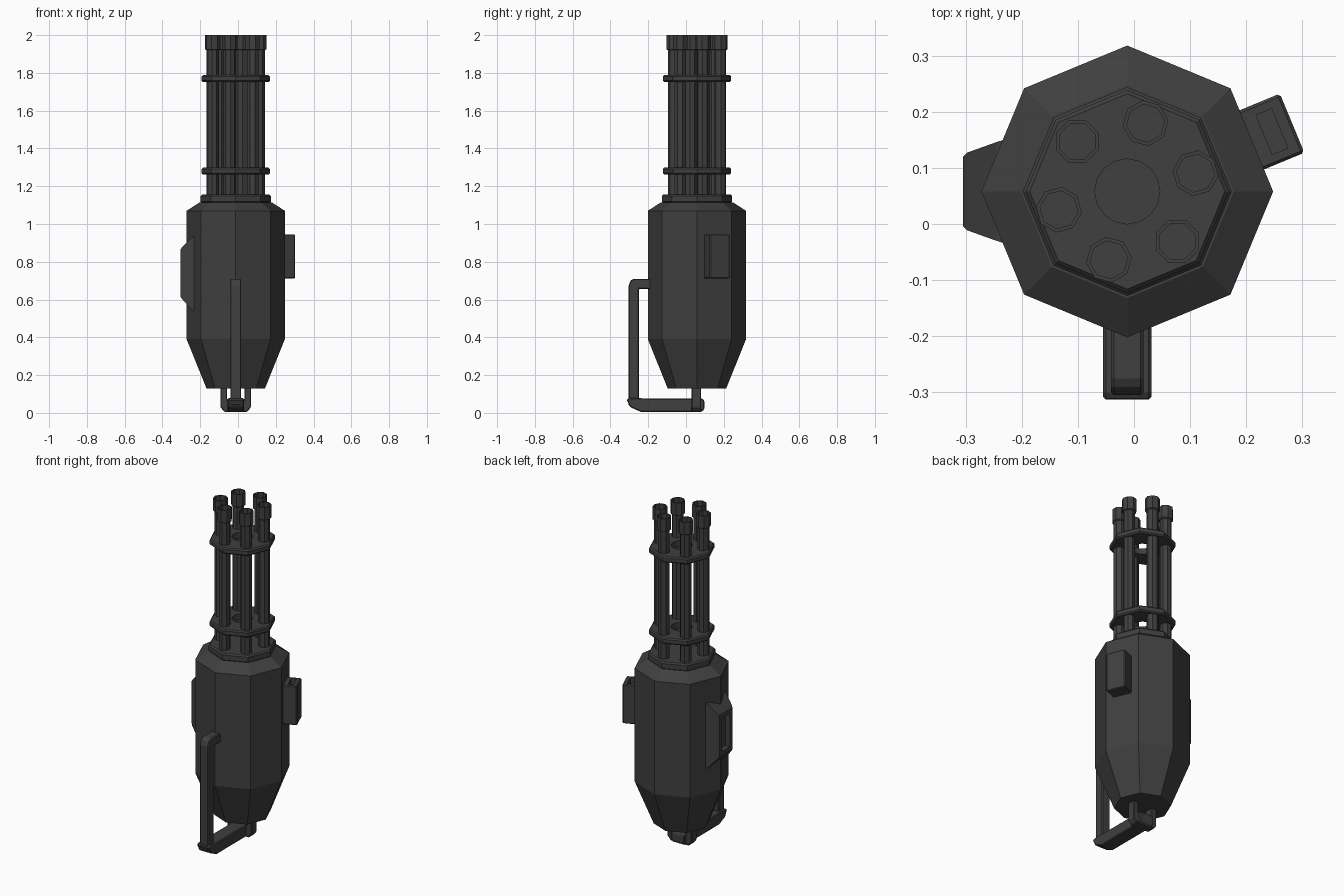
import bpy, bmesh, math
from mathutils import Matrix, Vector

if "Cube" in bpy.data.objects:
    bpy.data.objects.remove(bpy.data.objects["Cube"])

CX, CY = -0.012, 0.058          # main axis of the gun
mat = bpy.data.materials.new("dark gunmetal")
mat.diffuse_color = (0.05, 0.05, 0.05, 1)
mat.use_nodes = True
mat.node_tree.nodes["Principled BSDF"].inputs["Base Color"].default_value = mat.diffuse_color


def finish(name, bm, bevel=0.0):
    bmesh.ops.recalc_face_normals(bm, faces=bm.faces)
    me = bpy.data.meshes.new(name)
    bm.to_mesh(me)
    bm.free()
    me.materials.append(mat)
    ob = bpy.data.objects.new(name, me)
    bpy.context.collection.objects.link(ob)
    if bevel:
        m = ob.modifiers.new("bevel", 'BEVEL')
        m.width, m.segments = bevel, 1
    return ob


def lathe(name, profile, seg=8, start=0.0, at=(CX, CY), closed=False, octagon=()):
    """Spin (radius, z) points; points listed in octagon keep an 8-sided outline."""
    bm = bmesh.new()
    rings = []
    for i, (r, z) in enumerate(profile):
        ring = []
        for k in range(seg):
            a = start + math.tau * k / seg
            rr = r * math.cos(math.pi / 8) if i in octagon and k % 2 else r
            ring.append(bm.verts.new((at[0] + rr * math.cos(a), at[1] + rr * math.sin(a), z)))
        rings.append(ring)
    n = len(rings)
    for i in range(n if closed else n - 1):
        a, b = rings[i], rings[(i + 1) % n]
        for k in range(seg):
            j = (k + 1) % seg
            bm.faces.new((a[k], a[j], b[j], b[k]))
    if not closed:
        bm.faces.new(rings[0])
        bm.faces.new(rings[-1])
    return finish(name, bm)


def slab(name, pts, lo, hi, axis, bevel=0.0):
    """Extrude a side outline along x (points y,z) or y (points x,z)."""
    bm = bmesh.new()
    put = (lambda p, d: (d, p[0], p[1])) if axis == 'x' else (lambda p, d: (p[0], d, p[1]))
    f = bm.faces.new([bm.verts.new(put(p, lo)) for p in pts])
    ext = bmesh.ops.extrude_face_region(bm, geom=[f])
    move = Vector((hi - lo, 0, 0) if axis == 'x' else (0, hi - lo, 0))
    bmesh.ops.translate(bm, vec=move, verts=[v for v in ext["geom"] if isinstance(v, bmesh.types.BMVert)])
    return finish(name, bm, bevel)


# Octagonal housing and its collar
lathe("housing", [(0.155, 0.13), (0.26, 0.39), (0.26, 1.07), (0.19, 1.115), (0.175, 1.115)])
lathe("collar", [(0.175, 1.105), (0.186, 1.118), (0.186, 1.148), (0.178, 1.156)])

# Barrel clamps: octagonal outside, round hole inside
for i, z in enumerate((1.28, 1.77)):
    lathe(f"barrel_clamp_{i + 1}",
          [(0.058, z - .018), (0.174, z - .018), (0.181, z - .011), (0.181, z + .011),
           (0.174, z + .018), (0.058, z + .018)],
          seg=16, closed=True, octagon=(1, 2, 3, 4))

# Six barrels with hollow muzzles
for i in range(6):
    a = math.radians(15 + 60 * i)
    at = (CX + 0.126 * math.cos(a), CY + 0.126 * math.sin(a))
    lathe(f"barrel_{i + 1}",
          [(0.033, 1.14), (0.033, 1.92), (0.041, 1.925), (0.041, 2.0), (0.034, 2.0), (0.034, 1.93)],
          start=a + math.pi / 8, at=at)

# Front handle: upright bar, foot bar and rear yoke
slab("handle", [(-0.18, 0.71), (-0.275, 0.71), (-0.295, 0.70), (-0.305, 0.67), (-0.305, 0.04),
                (-0.25, 0.04), (-0.25, 0.655), (-0.18, 0.655)], CX - 0.029, CX + 0.029, 'x', 0.005)
slab("foot_bar", [(-0.315, 0.07), (-0.295, 0.03), (-0.24, 0.006), (0.085, 0.006), (0.097, 0.02),
                  (0.097, 0.065), (0.09, 0.075), (-0.30, 0.078)], CX - 0.043, CX + 0.043, 'x', 0.005)
half = [(0.0, 0.006), (0.06, 0.006), (0.081, 0.03), (0.081, 0.15), (0.046, 0.15), (0.046, 0.07)]
yoke = [(CX + x, z) for x, z in half] + [(CX - x, z) for x, z in reversed(half[1:])]
slab("handle_yoke", yoke, 0.03, 0.08, 'y', 0.004)

# Ejection port on the left: tapered frame with a recess
bm = bmesh.new()
loops = []
for x, hy, z0, z1 in ((-0.20, 0.102, 0.53, 0.945), (-0.245, 0.088, 0.545, 0.93), (-0.298, 0.069, 0.605, 0.875),
                      (-0.305, 0.062, 0.615, 0.865), (-0.305, 0.038, 0.64, 0.84),
                      (-0.278, 0.036, 0.642, 0.838)):
    loops.append([bm.verts.new((x, CY + y, z)) for y, z in ((-hy, z0), (hy, z0), (hy, z1), (-hy, z1))])
for a, b in zip(loops, loops[1:]):
    for k in range(4):
        bm.faces.new((a[k], a[(k + 1) % 4], b[(k + 1) % 4], b[k]))
bm.faces.new(loops[0])
bm.faces.new(loops[-1])
finish("ejection_port", bm)

# Feed box on the right-rear face, with a slot sunk in its top
bm = bmesh.new()
turn = Matrix.Translation((CX, CY, 0)) @ Matrix.Rotation(math.radians(22.5), 4, 'Z')
box = bmesh.ops.create_cube(bm, size=1)["verts"]
bmesh.ops.scale(bm, vec=(0.10, 0.114, 0.235), verts=box)
bmesh.ops.translate(bm, vec=(0.268, 0, 0.828), verts=box)
bmesh.ops.bevel(bm, geom=bm.edges[:], offset=0.005, segments=1, affect='EDGES')
bm.normal_update()
top = max(bm.faces, key=lambda f: f.calc_center_median().z)
bmesh.ops.inset_individual(bm, faces=[top], thickness=0.015)
c = Vector((0.279, 0, 0.9455))
for v in top.verts:
    v.co = c + Vector((math.copysign(0.015, v.co.x - top.calc_center_median().x), math.copysign(0.038, v.co.y), 0))
ext = bmesh.ops.extrude_discrete_faces(bm, faces=[top])["faces"][0]
bmesh.ops.translate(bm, vec=(0, 0, -0.06), verts=ext.verts)
bmesh.ops.transform(bm, matrix=turn, verts=bm.verts)
finish("feed_box", bm)
